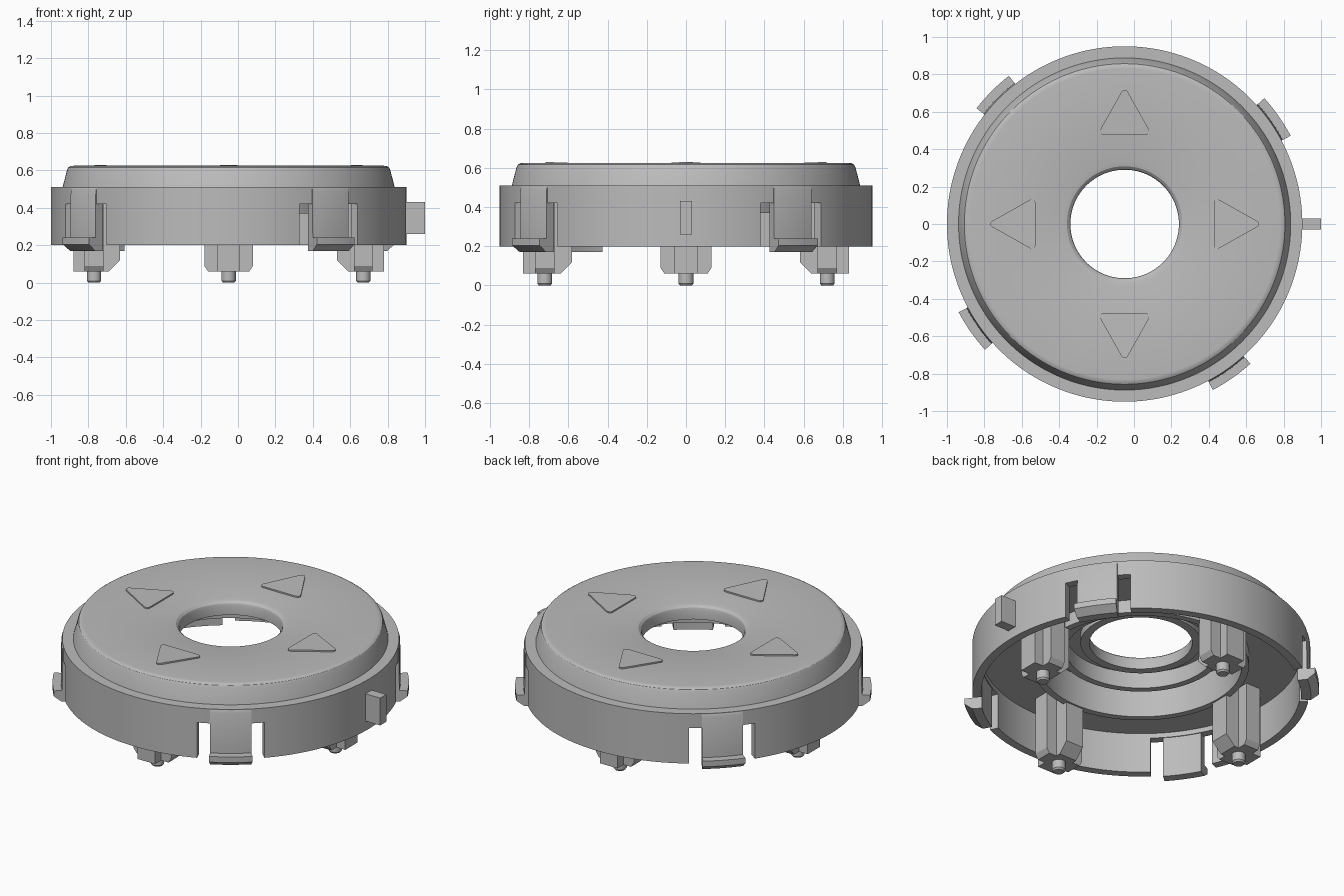
import bpy, bmesh
from math import cos, sin, radians, pi
from mathutils import Matrix, Vector

cube = bpy.data.objects.get("Cube")
if cube:
    bpy.data.objects.remove(cube, do_unlink=True)

CENTRE = Vector((-0.05, 0, 0))   # axis of the ring
CLIPS = [35, 135, 215, 305]      # clip directions in degrees
CLIP_HALF, SLOT_HALF = 7, 11.5

grey = bpy.data.materials.new("plastic_grey")
grey.use_nodes = True
colour = (0.5, 0.5, 0.5, 1)
grey.diffuse_color = colour
grey.node_tree.nodes["Principled BSDF"].inputs["Base Color"].default_value = colour


def finish(name, bm):
    bmesh.ops.recalc_face_normals(bm, faces=bm.faces)
    mesh = bpy.data.meshes.new(name)
    bm.to_mesh(mesh)
    bm.free()
    mesh.materials.append(grey)
    obj = bpy.data.objects.new(name, mesh)
    obj.location = CENTRE
    bpy.context.collection.objects.link(obj)
    bpy.ops.object.select_all(action='DESELECT')
    obj.select_set(True)
    bpy.context.view_layer.objects.active = obj
    bpy.ops.object.shade_smooth_by_angle(angle=radians(28))


def revolve(name, profile, start=0, end=360, step=0.5):
    """Sweep a closed (radius, z) profile round the axis."""
    full = end - start >= 360
    n = round((end - start) / step)
    bm = bmesh.new()
    rings = []
    for i in range(n if full else n + 1):
        a = radians(start + (end - start) * i / n)
        rings.append([bm.verts.new((r * cos(a), r * sin(a), z)) for r, z in profile])
    m = len(profile)
    for i in range(n):
        p, q = rings[i], rings[(i + 1) % len(rings)]
        for j in range(m):
            k = (j + 1) % m
            bm.faces.new((p[j], p[k], q[k], q[j]))
    if not full:
        bm.faces.new(rings[0])
        bm.faces.new(rings[-1])
    finish(name, bm)


def prism(bm, lower, upper):
    """Join two matching loops into a closed solid."""
    a = [bm.verts.new(p) for p in lower]
    b = [bm.verts.new(p) for p in upper]
    for i in range(len(a)):
        j = (i + 1) % len(a)
        bm.faces.new((a[i], a[j], b[j], b[i]))
    bm.faces.new(a)
    bm.faces.new(b)


def turn(bm, degrees):
    bmesh.ops.transform(bm, matrix=Matrix.Rotation(radians(degrees), 4, 'Z'), verts=bm.verts)


# Cap with rounded rim, centre hole, upper wall, stepped underside and inner rings
revolve("cap", [
    (.29, .52), (.29, .575), (.295, .59), (.308, .602), (.33, .607),
    (.83, .625), (.845, .623), (.857, .616), (.864, .602), (.888, .51),
    (.95, .51), (.95, .42), (.9, .42), (.9, .45),
    (.61, .45), (.61, .37), (.57, .37), (.57, .57),
    (.46, .57), (.46, .47), (.42, .47), (.42, .57),
    (.34, .57), (.34, .52)])

# Lower wall between the clip slots
for i, a in enumerate(CLIPS):
    b = CLIPS[(i + 1) % 4] + (360 if i == 3 else 0)
    revolve(f"wall_section_{i + 1}", [(.9, .2), (.95, .2), (.95, .42), (.9, .42)],
            a + SLOT_HALF, b - SLOT_HALF)

# Spring clips with flat-topped outward hooks
for i, a in enumerate(CLIPS):
    revolve(f"clip_{i + 1}", [
        (.905, .17), (.96, .17), (1.005, .205), (1.005, .24),
        (.958, .24), (.956, .49), (.95, .505), (.905, .505)],
        a - CLIP_HALF, a + CLIP_HALF)

# Key tab on the left side
bm = bmesh.new()
bmesh.ops.create_cube(bm, size=1)
bmesh.ops.transform(bm, verts=bm.verts, matrix=Matrix.Translation((.985, 0, .345))
                    @ Matrix.Diagonal((.13, .06, .17, 1)))
finish("key_tab", bm)

for i in range(4):
    # Raised arrow with rounded corners, pointing outwards
    bm = bmesh.new()
    loop = []
    for x, y, facing in ((.7, 0, 0), (.495, .115, 120), (.495, -.115, 240)):
        for d in (-55, -20, 20, 55):
            t = radians(facing + d)
            loop.append((x + .018 * cos(t), y + .018 * sin(t)))
    prism(bm, [(x, y, .6) for x, y in loop],
          [(x, y, .621 + (x - .48) * .038) for x, y in loop])
    turn(bm, i * 90)
    finish(f"arrow_{i + 1}", bm)

    # Cross-shaped post: radial rib, tangential wing and end pin
    bm = bmesh.new()
    rib = [(.58, .455), (.58, .12), (.64, .06), (.83, .06), (.83, .455)]
    prism(bm, [(x, -.06, z) for x, z in rib], [(x, .06, z) for x, z in rib])
    wing = [(-.13, .455), (-.13, .09), (-.11, .06), (.11, .06), (.13, .09), (.13, .455)]
    prism(bm, [(.67, y, z) for y, z in wing], [(.77, y, z) for y, z in wing])
    circle = [(cos(k * pi / 12), sin(k * pi / 12)) for k in range(24)]
    for r0, z0, r1, z1 in ((.03, 0, .038, .01), (.038, .01, .038, .07)):
        prism(bm, [(.72 + r0 * c, r0 * s, z0) for c, s in circle],
              [(.72 + r1 * c, r1 * s, z1) for c, s in circle])
    turn(bm, i * 90)
    finish(f"post_{i + 1}", bm)
